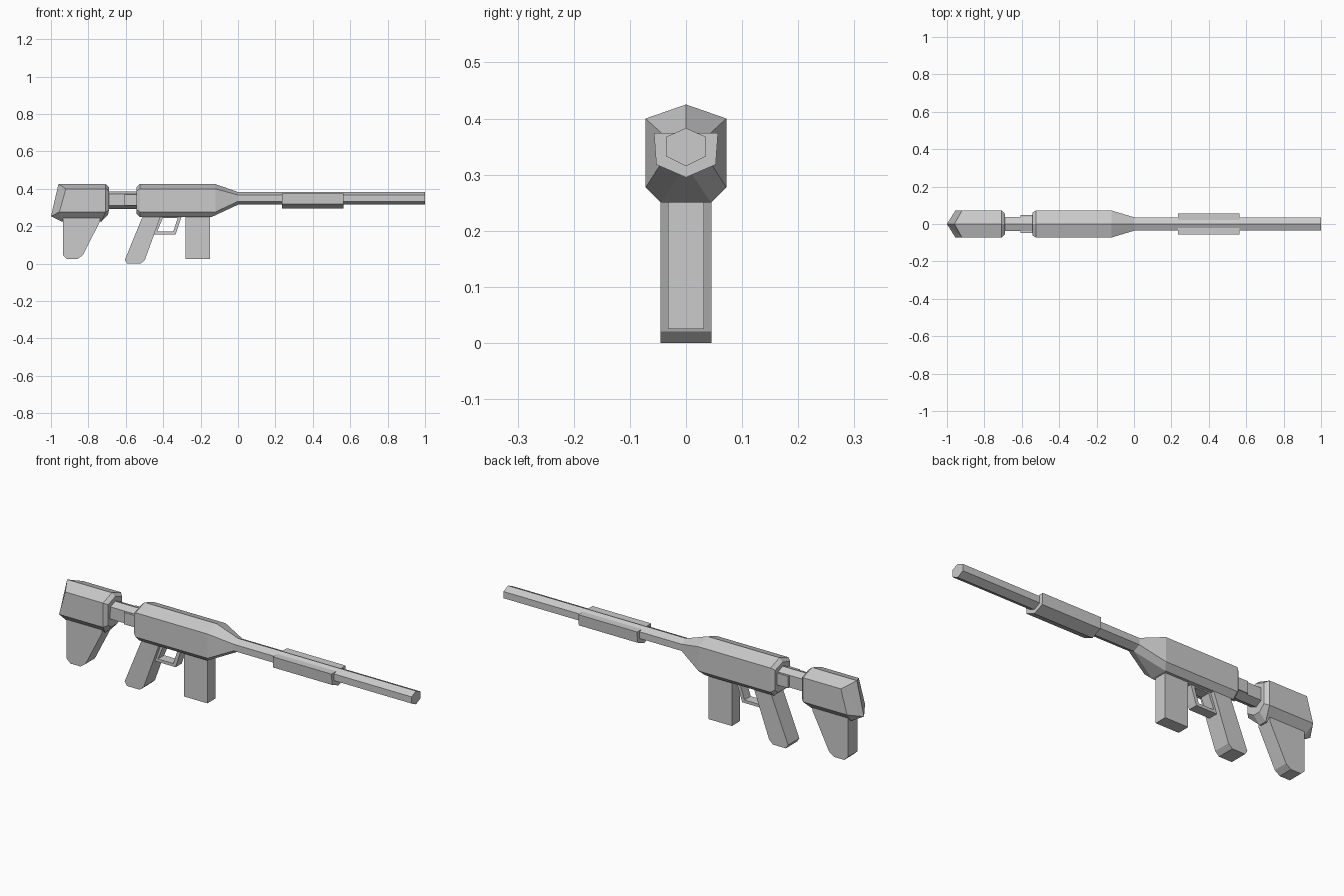
import bpy, bmesh

if "Cube" in bpy.data.objects:
    bpy.data.objects.remove(bpy.data.objects["Cube"])


def finish(name, bm):
    bmesh.ops.remove_doubles(bm, verts=bm.verts[:], dist=1e-4)
    bmesh.ops.recalc_face_normals(bm, faces=bm.faces[:])
    mesh = bpy.data.meshes.new(name)
    bm.to_mesh(mesh)
    bm.free()
    ob = bpy.data.objects.new(name, mesh)
    bpy.context.collection.objects.link(ob)
    return ob


def at(x, half):
    """Place a half section (y, z) at one x."""
    return [(x, y, z) for y, z in half]


def loft(name, halves, tip=None):
    """Mirror half sections across y = 0 and skin them along x."""
    bm = bmesh.new()
    rings = []
    for half in halves:
        ring = half + [(x, -y, z) for x, y, z in reversed(half) if y > 0]
        rings.append([bm.verts.new(p) for p in ring])
    n = len(rings[0])
    for a, b in zip(rings, rings[1:]):
        for i in range(n):
            j = (i + 1) % n
            bm.faces.new((a[i], a[j], b[j], b[i]))
    if tip:
        t = bm.verts.new(tip)
        for i in range(n):
            bm.faces.new((rings[0][i], rings[0][(i + 1) % n], t))
    else:
        bm.faces.new(rings[0])
    bm.faces.new(rings[-1])
    return finish(name, bm)


def plate(name, pts, w):
    """Extrude a side profile (x, z) to half width w."""
    bm = bmesh.new()
    f = bm.faces.new([bm.verts.new((x, -w, z)) for x, z in pts])
    ext = bmesh.ops.extrude_face_region(bm, geom=[f])
    vs = [v for v in ext['geom'] if isinstance(v, bmesh.types.BMVert)]
    bmesh.ops.translate(bm, verts=vs, vec=(0, 2 * w, 0))
    return finish(name, bm)


def frame(name, outer, inner, w):
    """Closed side-profile ring with a hole, half width w."""
    bm = bmesh.new()
    loops = [[bm.verts.new((x, y, z)) for x, z in pts]
             for pts, y in ((outer, -w), (outer, w), (inner, w), (inner, -w))]
    n = len(outer)
    for k in range(4):
        a, b = loops[k], loops[(k + 1) % 4]
        for i in range(n):
            j = (i + 1) % n
            bm.faces.new((a[i], a[j], b[j], b[i]))
    return finish(name, bm)


# Receiver: bevelled rear, straight middle, taper to the barrel
body = [(0, .425), (.072, .40), (.072, .277), (.045, .25)]
body_rear = [(0, .408), (.06, .388), (.06, .29), (.036, .266)]
throat = [(0, .383), (.036, .367), (.036, .333), (1e-5, .315)]
loft("receiver", [at(-.543, body_rear), at(-.525, body),
                  [(-.12, 0, .425), (-.12, .072, .40),
                   (-.12, .072, .277), (-.14, .045, .25)],
                  at(0, throat)])

# Barrel and handguard
barrel = [(0, .383), (.036, .367), (.036, .333), (0, .315)]
loft("barrel", [at(-.02, barrel), at(1, barrel)])
guard = [(.057, .374), (.053, .318), (0, .295)]
loft("handguard", [at(.235, guard), at(.565, guard)])

# Rear tube and collar
tube = [(0, .387), (.037, .372), (.037, .31), (0, .293)]
loft("rear_tube", [at(-.72, tube), at(-.52, tube)])
collar = [(.047, .37), (.047, .31)]
loft("tube_collar", [at(-.607, collar), at(-.53, collar)])

# Shoulder stock with a pointed, slanted rear
loft("stock", [
    [(-.96, 0, .425), (-.92, .072, .40), (-.955, .072, .277), (-.944, .02, .225)],
    [(-.708, 0, .425), (-.708, .072, .40), (-.708, .072, .277), (-.73, .02, .225)],
    [(-.69, 0, .41), (-.69, .056, .39), (-.69, .056, .285), (-.695, .02, .262)],
], tip=(-1, 0, .253))
plate("stock_leg", [(-.936, .25), (-.936, .045), (-.915, .025), (-.858, .025),
                    (-.83, .045), (-.738, .225), (-.738, .25)], .038)

# Grip, magazine and trigger guard
plate("grip", [(-.507, .26), (-.605, .02), (-.592, 0), (-.52, 0),
               (-.498, .02), (-.411, .26)], .045)
plate("magazine", [(-.28, .27), (-.28, .025), (-.15, .025), (-.15, .27)], .032)
frame("trigger_guard",
      [(-.415, .256), (-.30, .256), (-.333, .157), (-.452, .157)],
      [(-.402, .244), (-.322, .244), (-.346, .172), (-.432, .172)], .025)
